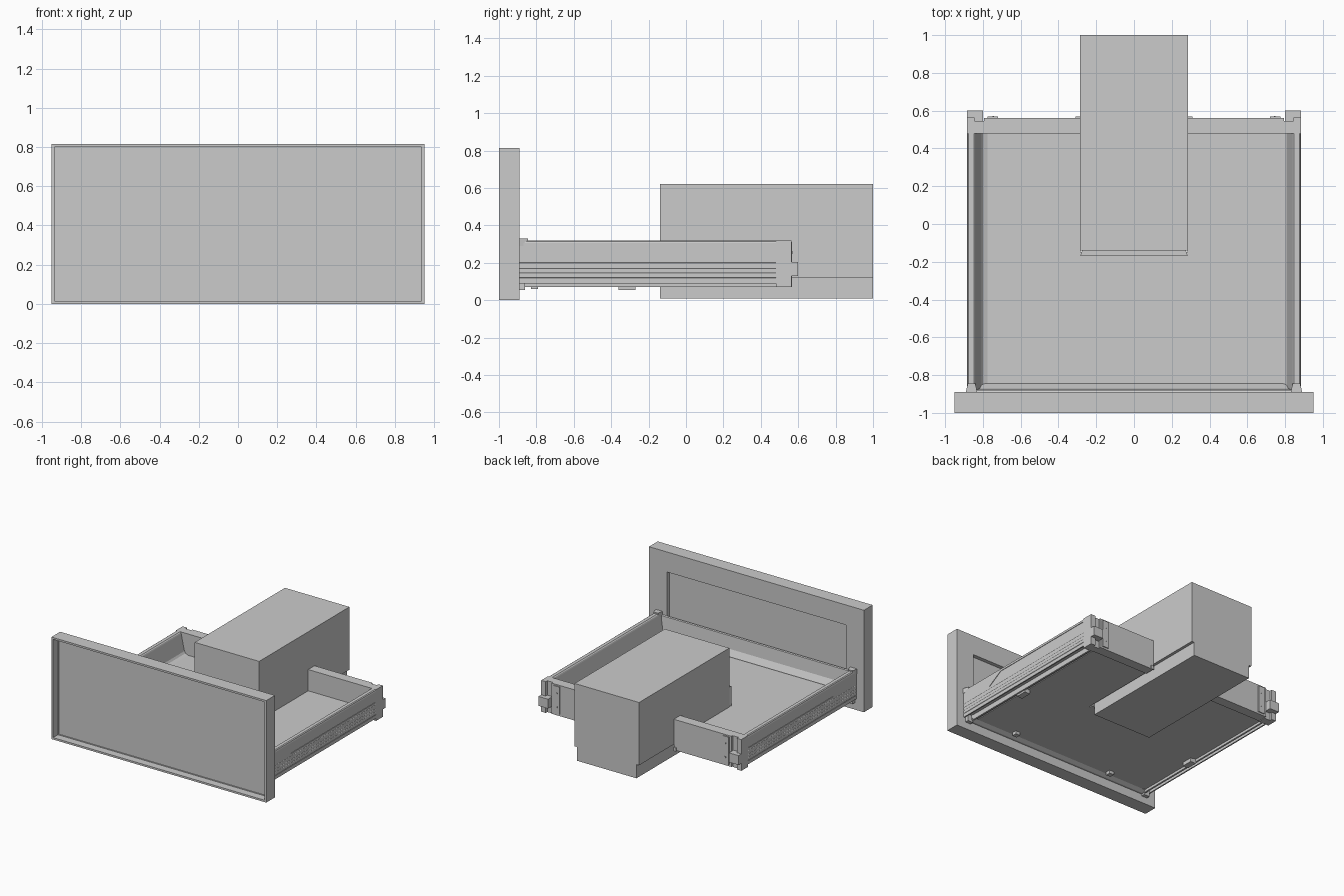
import bpy, bmesh

if "Cube" in bpy.data.objects:
    bpy.data.objects.remove(bpy.data.objects["Cube"])


def finish(name, bm):
    bmesh.ops.recalc_face_normals(bm, faces=bm.faces)
    me = bpy.data.meshes.new(name)
    bm.to_mesh(me)
    bm.free()
    ob = bpy.data.objects.new(name, me)
    bpy.context.collection.objects.link(ob)
    return ob


def box(name, x, y, z):
    bm = bmesh.new()
    bmesh.ops.create_cube(bm, size=1)
    for v in bm.verts:
        v.co = [(a + b) / 2 + c * (b - a) for (a, b), c in zip((x, y, z), v.co)]
    return finish(name, bm)


def prism(name, pts, axis, a, b):
    """Extrude a closed 2D profile along an axis from a to b."""
    def place(p, t):
        q = list(p)
        q.insert(axis, t)
        return q
    bm = bmesh.new()
    face = bm.faces.new([bm.verts.new(place(p, a)) for p in pts])
    res = bmesh.ops.extrude_face_region(bm, geom=[face])
    for v in res["geom"]:
        if isinstance(v, bmesh.types.BMVert):
            v.co[axis] = b
    return finish(name, bm)


def mirror(ob):
    """Mirror a right-hand part across the centre plane."""
    m = ob.modifiers.new("mirror", "MIRROR")
    m.use_axis[0] = True
    return ob


# Front panel: thin stepped rim and recess at the front, shallow recess behind
panel = box("front_panel", (-0.95, 0.95), (-1, -0.89), (0, 0.815))
bm = bmesh.new()
bm.from_mesh(panel.data)


def recess(side, steps):
    f = max(bm.faces, key=lambda f: f.normal.y * side)
    for thickness, depth in steps:
        bmesh.ops.inset_region(bm, faces=[f], thickness=thickness, use_even_offset=True)
        # second loop forms the step wall
        bmesh.ops.inset_region(bm, faces=[f], thickness=0.0005, use_even_offset=True)
        bmesh.ops.translate(bm, verts=f.verts[:], vec=(0, -side * depth, 0))


recess(-1, [(0.015, 0.06), (0.004, 0.005)])
recess(1, [(0.16, 0.03)])
bm.to_mesh(panel.data)
bm.free()

# Metal side rails: lightly grooved outer skin, steep inner wall, flange below
rail = [(0.885, 0.09), (0.885, 0.118), (0.883, 0.12), (0.885, 0.122),
        (0.885, 0.143), (0.883, 0.146), (0.885, 0.149), (0.885, 0.167), (0.883, 0.17),
        (0.885, 0.173), (0.885, 0.197), (0.883, 0.2), (0.885, 0.203), (0.885, 0.305),
        (0.882, 0.315), (0.875, 0.32), (0.848, 0.32), (0.841, 0.314), (0.838, 0.305),
        (0.81, 0.175), (0.80, 0.16), (0.775, 0.15), (0.775, 0.09), (0.818, 0.09),
        (0.818, 0.07), (0.832, 0.07), (0.832, 0.11), (0.875, 0.11), (0.875, 0.09)]
side = prism("side_rail", rail, 1, -0.89, 0.48)
cut = prism("side_recess_cutter", [(-0.6, 0.22), (0.475, 0.22), (0.475, 0.295), (-0.47, 0.295)],
            0, 0.881, 0.92)
cut.hide_render = True
cut.hide_viewport = True
b = side.modifiers.new("recess", "BOOLEAN")
b.operation = "DIFFERENCE"
b.object = cut
mirror(side)

# Drawer floor, notched around the rear housing
floor = [(-0.79, -0.89), (0.79, -0.89), (0.79, 0.55), (0.284, 0.55), (0.284, -0.15),
         (-0.284, -0.15), (-0.284, 0.55), (-0.79, 0.55)]
prism("drawer_floor", floor, 2, 0.085, 0.15)

# Front inner rail with upright face and sloped foot
prism("front_inner_rail", [(-0.89, 0.07), (-0.875, 0.07), (-0.845, 0.085), (-0.845, 0.155),
                           (-0.87, 0.2), (-0.88, 0.3), (-0.89, 0.305)], 0, -0.835, 0.835)

# Rear housing with narrower base, and the wall of the notch in front of it
box("housing", (-0.285, 0.285), (-0.14, 1), (0.12, 0.622))
box("housing_base", (-0.262, 0.262), (-0.14, 1), (0.01, 0.12))
prism("notch_wall", [(-0.285, -0.17), (0.285, -0.17), (0.275, -0.14), (-0.275, -0.14)], 2, 0.08, 0.305)

# Back panel halves, corner posts, hooks and fixing plates
mirror(box("back_panel", (0.285, 0.795), (0.48, 0.56), (0.075, 0.32)))
mirror(box("back_post", (0.795, 0.885), (0.48, 0.545), (0.07, 0.32)))
mirror(box("post_outer_flange", (0.845, 0.885), (0.545, 0.565), (0.07, 0.32)))
mirror(box("rear_hook", (0.80, 0.885), (0.545, 0.6), (0.13, 0.205)))
mirror(box("fixing_plate", (0.72, 0.775), (0.56, 0.568), (0.09, 0.31)))
mirror(box("back_foot", (0.285, 0.31), (0.56, 0.568), (0.07, 0.1)))
for i, z in enumerate((0.14, 0.25)):
    mirror(box(f"plate_screw_{i}", (0.74, 0.75), (0.568, 0.571), (z, z + 0.01)))

# Front corner brackets and clips under the floor
mirror(prism("corner_bracket", [(0.83, -0.89), (0.89, -0.89), (0.88, -0.845), (0.84, -0.845)],
             2, 0.29, 0.33))
mirror(box("lower_bracket", (0.82, 0.87), (-0.89, -0.86), (0.055, 0.125)))
mirror(box("front_clip", (0.43, 0.47), (-0.83, -0.79), (0.06, 0.09)))
mirror(box("side_clip", (0.77, 0.82), (-0.36, -0.27), (0.055, 0.09)))
